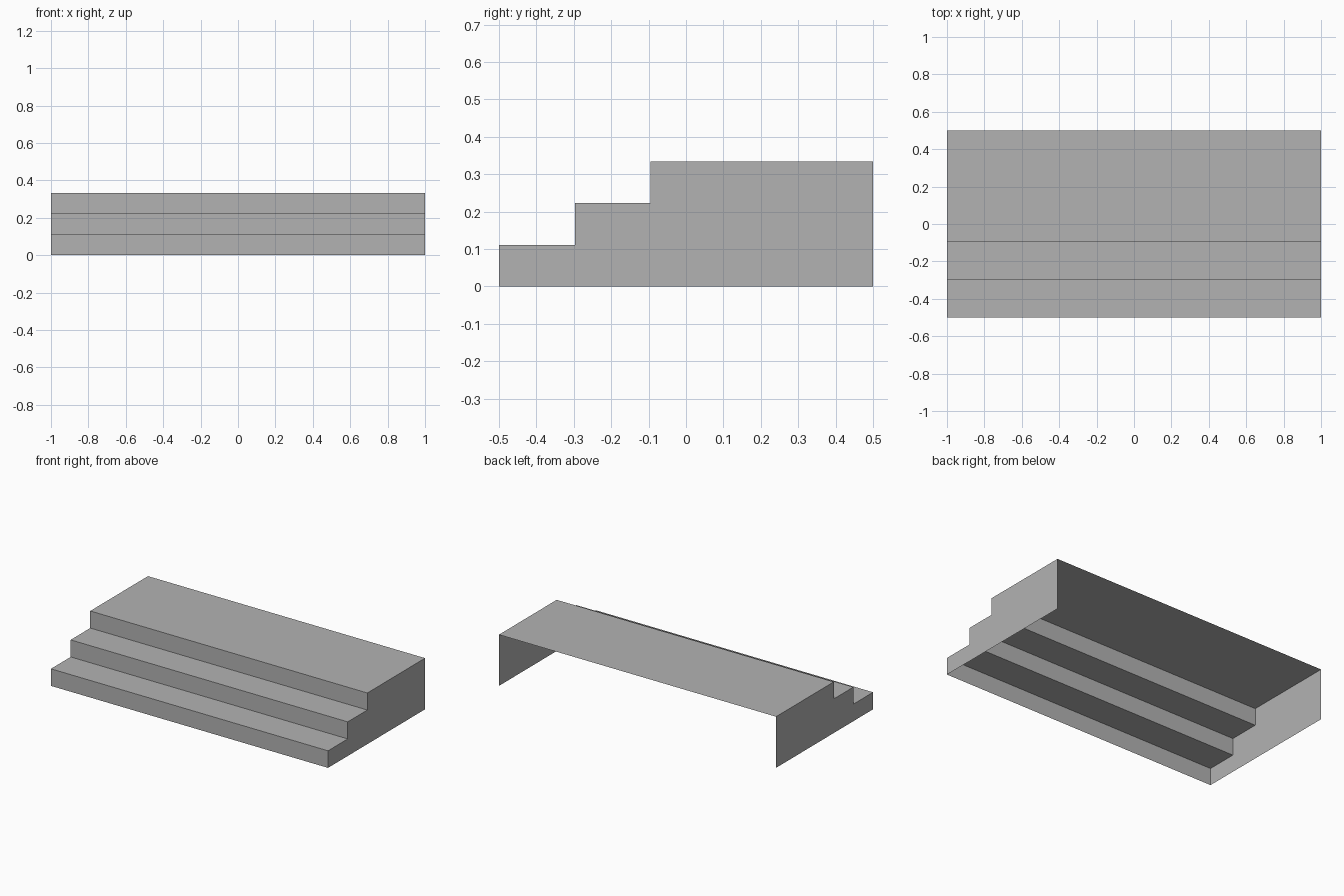
import bpy
import bmesh

cube = bpy.data.objects.get("Cube")
if cube:
    bpy.data.objects.remove(cube, do_unlink=True)

HALF_WIDTH = 1.0
FRONT, BACK = -0.5, 0.5
RISE = 0.334 / 3
TREAD_FRONTS = [FRONT, -0.297, -0.095]

grey = bpy.data.materials.new("plain grey")
grey.use_nodes = True
colour = (0.45, 0.45, 0.45, 1)
grey.diffuse_color = colour
grey.node_tree.nodes["Principled BSDF"].inputs["Base Color"].default_value = colour

# Stepped profile (y, z) from the front foot to the back edge of the platform
profile = []
for i, y in enumerate(TREAD_FRONTS):
    profile += [(y, i * RISE), (y, (i + 1) * RISE)]
profile.append((BACK, 3 * RISE))

bm = bmesh.new()
right = [bm.verts.new((-HALF_WIDTH, y, z)) for y, z in profile]
left = [bm.verts.new((HALF_WIDTH, y, z)) for y, z in profile]

# Risers and treads; the back and underside stay open
for i in range(len(profile) - 1):
    bm.faces.new((right[i], left[i], left[i + 1], right[i + 1]))

# Stepped side walls
for row, x in ((right, -HALF_WIDTH), (left, HALF_WIDTH)):
    foot = bm.verts.new((x, BACK, 0))
    wall = row + [foot]
    bm.faces.new(wall if x < 0 else wall[::-1])

bmesh.ops.recalc_face_normals(bm, faces=bm.faces)
# Keep the outside of the shell facing out
bm.faces.ensure_lookup_table()
if bm.faces[0].normal.y > 0:
    bmesh.ops.reverse_faces(bm, faces=bm.faces)

mesh = bpy.data.meshes.new("stepped_platform")
bm.to_mesh(mesh)
bm.free()
mesh.materials.append(grey)
platform = bpy.data.objects.new("stepped_platform", mesh)
bpy.context.collection.objects.link(platform)
